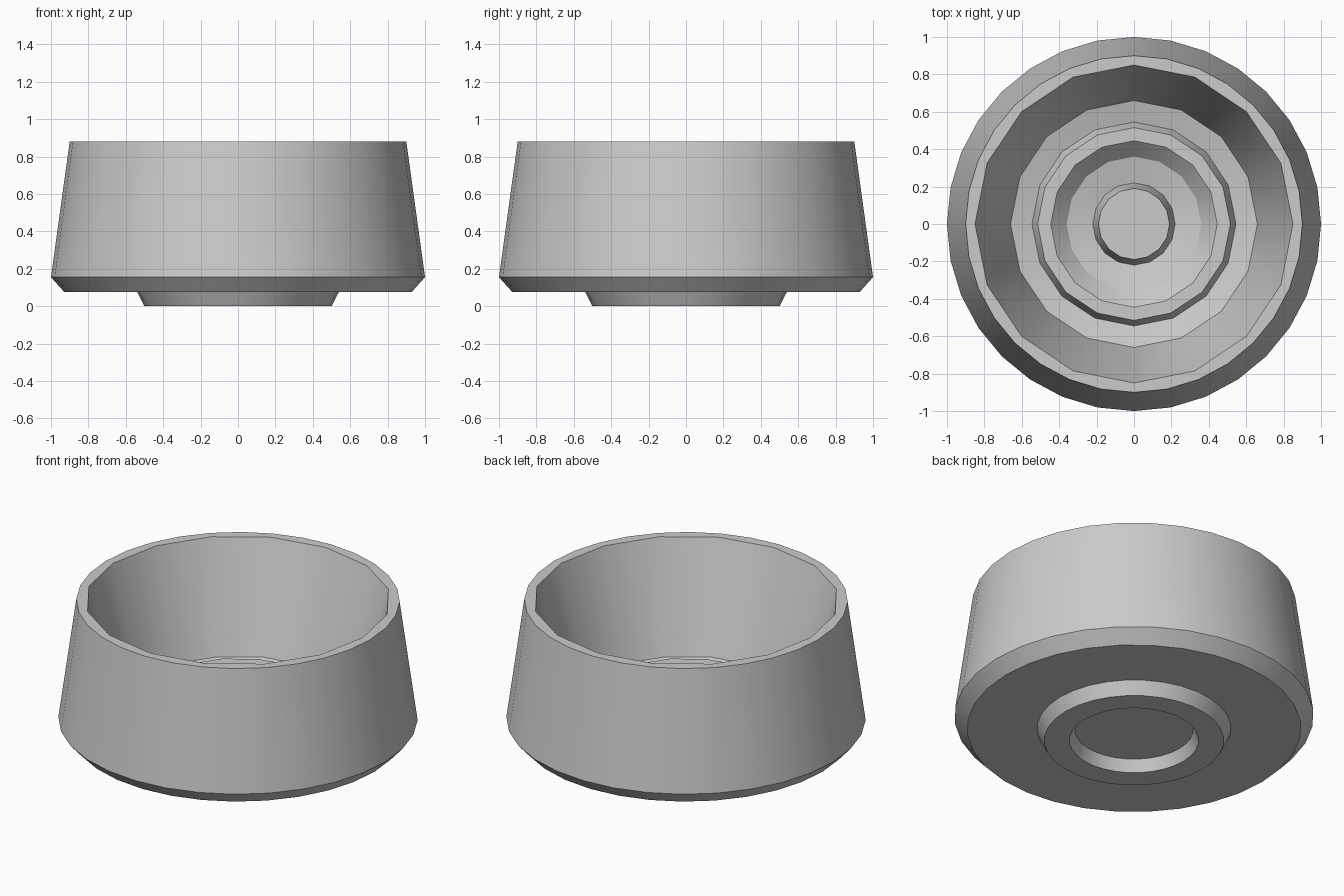
import bpy, bmesh
from math import sin, cos, pi

if "Cube" in bpy.data.objects:
    bpy.data.objects.remove(bpy.data.objects["Cube"])

# (radius, height) profiles: underside and outer wall, then the inside from rim to centre
OUTER = [(0.33, 0.07), (0.36, 0.0), (0.50, 0.0), (0.54, 0.077),
         (0.93, 0.077), (1.0, 0.155), (0.90, 0.88)]
INNER = [(0.85, 0.88), (0.66, 0.23), (0.545, 0.20), (0.515, 0.285), (0.445, 0.285),
         (0.36, 0.20), (0.22, 0.17), (0.19, 0.32)]

bm = bmesh.new()


def ring(radius, z, sides):
    return [bm.verts.new((radius * cos(2 * pi * i / sides), radius * sin(2 * pi * i / sides), z))
            for i in range(sides)]


def lathe(profile, sides):
    rings = [ring(r, z, sides) for r, z in profile]
    for a, b in zip(rings, rings[1:]):
        for i in range(sides):
            j = (i + 1) % sides
            bm.faces.new((a[i], a[j], b[j], b[i]))
    return rings


# Fine outer shell and coarser inner basin
shell = lathe(OUTER, 32)
basin = lathe(INNER, 16)

# Underside recess and centre boss caps
bm.faces.new(list(reversed(shell[0])))
bm.faces.new(basin[-1])

# Flat rim joining the 32-sided outside to the 16-sided inside
out, inn = shell[-1], basin[0]
for i in range(16):
    bm.faces.new((out[2 * i], out[2 * i + 1], out[(2 * i + 2) % 32], inn[(i + 1) % 16], inn[i]))

bmesh.ops.recalc_face_normals(bm, faces=bm.faces)
mesh = bpy.data.meshes.new("bowl")
bm.to_mesh(mesh)
bm.free()
bowl = bpy.data.objects.new("bowl", mesh)
bpy.context.collection.objects.link(bowl)

# Smooth walls with crisp profile edges
bpy.context.view_layer.objects.active = bowl
bowl.select_set(True)
bpy.ops.object.shade_smooth_by_angle(angle=0.42)
# Keep every profile circle crisp, including the shallow inner steps
for e in mesh.edges:
    a, b = (mesh.vertices[k].co for k in e.vertices)
    if abs(a.z - b.z) < 1e-5:
        e.use_edge_sharp = True
